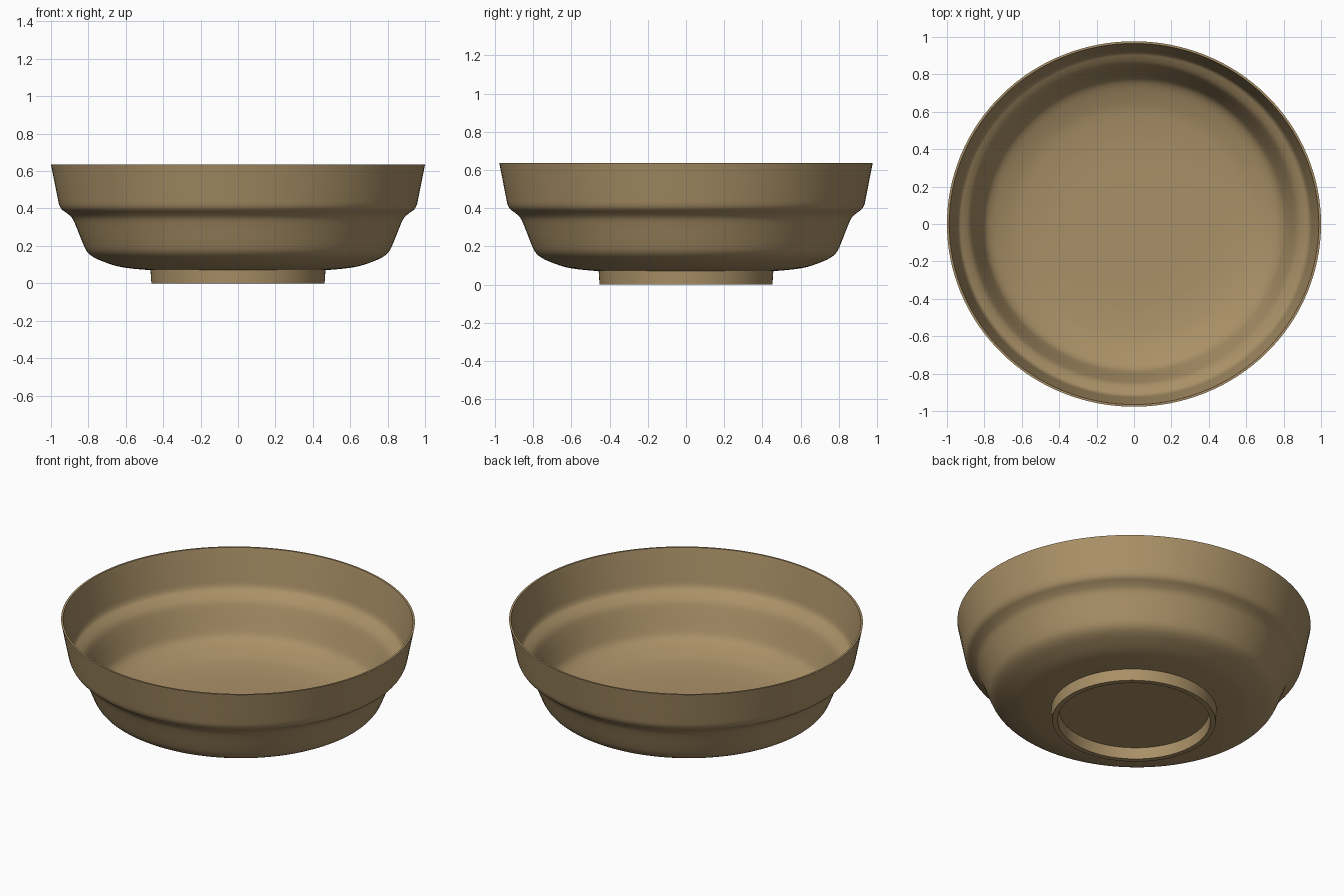
import bpy, bmesh, math
from mathutils import Vector

if "Cube" in bpy.data.objects:
    bpy.data.objects.remove(bpy.data.objects["Cube"])

clay = bpy.data.materials.new("tan_clay")
clay.diffuse_color = (0.40, 0.28, 0.135, 1)
clay.use_nodes = True
clay.node_tree.nodes["Principled BSDF"].inputs["Base Color"].default_value = clay.diffuse_color

SEGMENTS = 128
Y_SCALE = 0.977   # the bowl is very slightly oval
WALL = 0.012


def smooth_path(pts, steps=4):
    """Catmull-Rom curve through the profile points."""
    v = [Vector(p) for p in pts]
    v = [2 * v[0] - v[1]] + v + [2 * v[-1] - v[-2]]
    out = []
    for i in range(1, len(v) - 2):
        a, b, c, d = v[i - 1:i + 3]
        for k in range(steps):
            t = k / steps
            out.append(0.5 * (2 * b + (c - a) * t + (2 * a - 5 * b + 4 * c - d) * t * t
                              + (3 * b - a - 3 * c + d) * t ** 3))
    return out + [v[-2]]


def offset(path, dist):
    """Shift a profile towards the inside of the bowl."""
    out = []
    for i, p in enumerate(path):
        t = (path[min(i + 1, len(path) - 1)] - path[max(i - 1, 0)]).normalized()
        out.append(p + Vector((-t.y, t.x)) * dist)
    return out


def lathe(name, profile):
    bm = bmesh.new()
    rings = []
    for r, z in profile:
        if r < 1e-5:
            rings.append([bm.verts.new((0, 0, z))] * SEGMENTS)
        else:
            rings.append([bm.verts.new((r * math.cos(a), r * math.sin(a) * Y_SCALE, z))
                          for a in (2 * math.pi * i / SEGMENTS for i in range(SEGMENTS))])
    for lo, hi in zip(rings, rings[1:]):
        for i in range(SEGMENTS):
            j = (i + 1) % SEGMENTS
            bm.faces.new(dict.fromkeys((lo[i], lo[j], hi[j], hi[i])))
    bmesh.ops.recalc_face_normals(bm, faces=bm.faces)
    me = bpy.data.meshes.new(name)
    bm.to_mesh(me)
    bm.free()
    me.materials.append(clay)
    ob = bpy.data.objects.new(name, me)
    bpy.context.collection.objects.link(ob)
    bpy.context.view_layer.objects.active = ob
    ob.select_set(True)
    bpy.ops.object.shade_smooth_by_angle(angle=math.radians(35))
    ob.select_set(False)


# outer wall: underside, lower belly, shoulder step, flared upper wall
wall = smooth_path([(0.468, 0.07), (0.56, 0.078), (0.64, 0.09), (0.71, 0.112), (0.77, 0.138),
                    (0.806, 0.168), (0.83, 0.215), (0.868, 0.31), (0.888, 0.35), (0.915, 0.375),
                    (0.942, 0.395), (0.956, 0.42), (0.965, 0.46), (0.983, 0.55), (1.0, 0.635)])
inner = offset(wall, WALL)
inner[-1].y = 0.635
foot = [(0, 0.068), (0.425, 0.068), (0.432, 0.0), (0.463, 0.0)]
floor = [(0.3, 0.08), (0, 0.08)]
lathe("bowl_with_foot_ring", foot + [tuple(p) for p in wall]
      + [tuple(p) for p in reversed(inner)] + floor)
